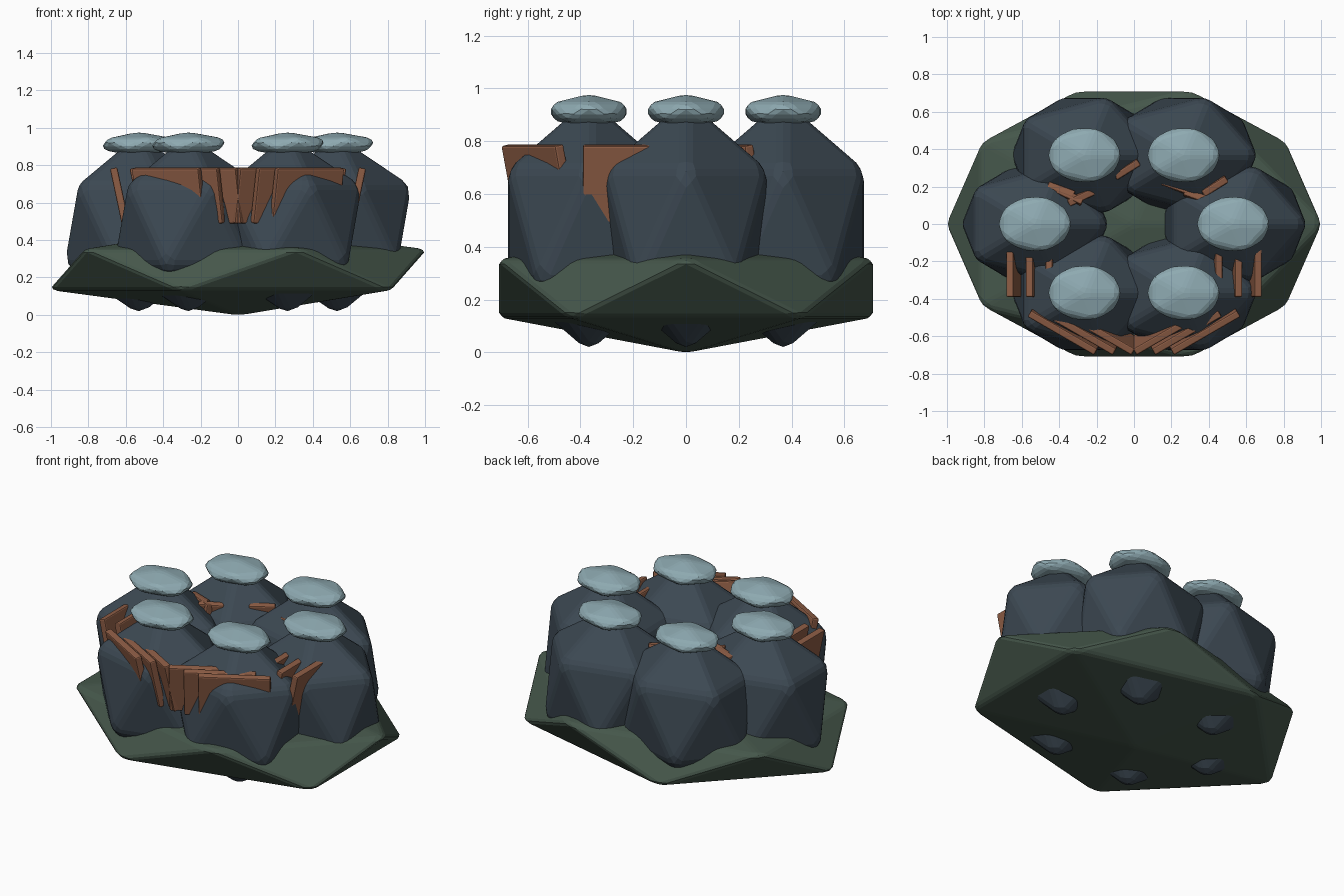
import bpy
from math import radians, cos, sin
from mathutils import Matrix

if "Cube" in bpy.data.objects:
    bpy.data.objects.remove(bpy.data.objects["Cube"])


def material(name, rgb):
    m = bpy.data.materials.new(name)
    m.diffuse_color = (*rgb, 1)
    m.use_nodes = True
    m.node_tree.nodes["Principled BSDF"].inputs["Base Color"].default_value = m.diffuse_color
    return m


STONE = material("dark_stone", (0.045, 0.065, 0.085))
MOSS = material("moss", (0.06, 0.095, 0.07))
CAP = material("pale_cap", (0.27, 0.40, 0.44))
WOOD = material("wood", (0.27, 0.11, 0.06))


def finish(name, mat, bevel, segments=2):
    ob = bpy.context.object
    ob.name = name
    ob.data.materials.append(mat)
    mod = ob.modifiers.new("soft_edges", 'BEVEL')
    mod.width, mod.segments = bevel, segments
    mod.limit_method = 'NONE'
    return ob


def rock(name, mat, centre, size, bevel):
    """Icosahedron stretched to size, with softened edges."""
    bpy.ops.mesh.primitive_ico_sphere_add(subdivisions=1, radius=1)
    me = bpy.context.object.data
    me.transform(Matrix.Translation(centre) @ Matrix.Diagonal((*size, 1)))
    return finish(name, mat, bevel)


def board(name, start, angle, length, lean):
    """Upright plank from its top start point, leaning about its lower edge."""
    t, h, top = 0.04, 0.30, 0.785
    bpy.ops.mesh.primitive_cube_add(size=1)
    me = bpy.context.object.data
    a = radians(angle)
    me.transform(Matrix.Translation((start[0], start[1], top))
                 @ Matrix.Rotation(a, 4, 'Z')
                 @ Matrix.Rotation(radians(lean), 4, 'X')
                 @ Matrix.Translation((length / 2, 0, -h / 2))
                 @ Matrix.Diagonal((length, t, h, 1)))
    return finish(name, WOOD, 0.008)


# mossy island base
rock("moss_base", MOSS, (0, 0, 0.242), (1.13, 0.84, 0.245), 0.02)

# six boulders in a ring, each with a pale cap
spots = [(0.53 * cos(radians(a)), 0.425 * sin(radians(a))) for a in range(0, 360, 60)]
for i, (x, y) in enumerate(spots):
    rock(f"boulder_{i}", STONE, (x, y, 0.48), (0.445, 0.365, 0.485), 0.03)
    rock(f"cap_{i}", CAP, (x, y, 0.912), (0.232, 0.176, 0.068), 0.022)

# planks mirrored left and right
for s, side in ((-1, "left"), (1, "right")):
    # staggered front planks forming a shallow V
    for i in range(3):
        x0, angle = 0.56 - 0.1 * i, -30
        if s < 0:
            board(f"front_plank_{side}_{i}", (-x0, -0.48), angle, 0.41, 12)
        else:
            ex, ey = x0 - 0.41 * cos(radians(30)), -0.48 - 0.41 * sin(radians(30))
            board(f"front_plank_{side}_{i}", (ex, ey), 30, 0.41, 12)
    # side planks between the boulders
    for i in range(3):
        board(f"side_plank_{side}_{i}", (s * (0.665 - 0.105 * i), -0.39), 90, 0.34, 12 * s)

# small planks showing at the back, between the boulders
for i, (p, angle) in enumerate([((-0.46, 0.21), -20), ((-0.41, 0.185), -25),
                                ((-0.35, 0.11), 25), ((-0.10, 0.25), 32),
                                ((0.15, 0.23), -20), ((0.27, 0.175), -20),
                                ((0.37, 0.16), 32)]):
    board(f"back_plank_{i}", p, angle, 0.15, 10 if angle > 0 else -10)
